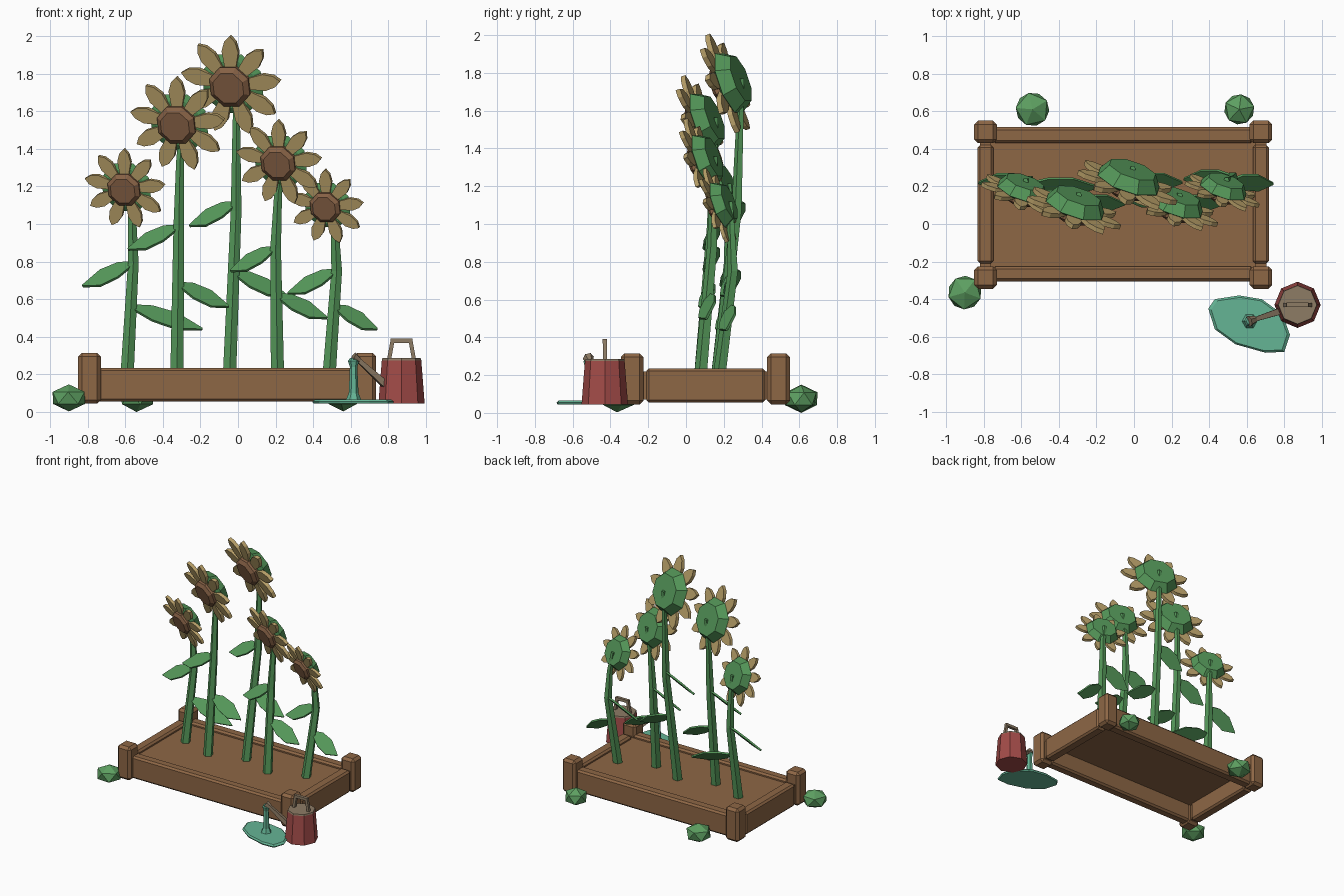
import bpy, bmesh
from math import sin, cos, pi, radians
from mathutils import Vector, Matrix

old = bpy.data.objects.get("Cube")
if old:
    bpy.data.objects.remove(old)


def material(name, r, g, b):
    m = bpy.data.materials.new(name)
    m.use_nodes = True
    m.diffuse_color = (r, g, b, 1)
    m.node_tree.nodes["Principled BSDF"].inputs["Base Color"].default_value = (r, g, b, 1)
    return m


WOOD = material("wood brown", .27, .135, .06)
SEED = material("seed brown", .24, .12, .06)
PETAL = material("petal straw", .48, .35, .14)
GREEN = material("plant green", .09, .31, .1)
BUSH = material("bush green", .11, .35, .12)
RED = material("can red", .36, .07, .065)
METAL = material("dull tan", .27, .2, .13)
WATER = material("water teal", .13, .46, .3)


def finish(name, bm, mat):
    bmesh.ops.recalc_face_normals(bm, faces=bm.faces[:])
    me = bpy.data.meshes.new(name)
    bm.to_mesh(me)
    bm.free()
    me.materials.append(mat)
    ob = bpy.data.objects.new(name, me)
    bpy.context.scene.collection.objects.link(ob)
    return ob


def loft(name, rings, mat, matrix=Matrix()):
    """Skin a list of equal rings and cap both ends."""
    bm = bmesh.new()
    vs = [[bm.verts.new(matrix @ Vector(p)) for p in ring] for ring in rings]
    for a, b in zip(vs, vs[1:]):
        for i in range(len(a)):
            j = (i + 1) % len(a)
            bm.faces.new((a[i], a[j], b[j], b[i]))
    bm.faces.new(vs[0])
    bm.faces.new(vs[-1])
    return finish(name, bm, mat)


def ring(n, r, c=(0, 0, 0), turn=0.0):
    return [(c[0] + r * cos(turn + 2 * pi * i / n),
             c[1] + r * sin(turn + 2 * pi * i / n), c[2]) for i in range(n)]


def box(name, lo, hi, mat, bevel=0.0):
    lo, hi = Vector(lo), Vector(hi)
    bm = bmesh.new()
    bmesh.ops.create_cube(bm, size=1)
    for v in bm.verts:
        v.co = (lo + hi) / 2 + v.co * (hi - lo)
    ob = finish(name, bm, mat)
    if bevel:
        mod = ob.modifiers.new("chamfer", "BEVEL")
        mod.width, mod.segments = bevel, 1
    return ob


def rod(name, a, b, ra, rb, n, mat):
    """Tapered bar between two points."""
    a, b = Vector(a), Vector(b)
    m = Matrix.Translation(a) @ (b - a).to_track_quat("Z", "Y").to_matrix().to_4x4()
    return loft(name, [ring(n, ra, turn=pi / 4), ring(n, rb, (0, 0, (b - a).length), pi / 4)], mat, m)


# Planter: corner posts, four planks and the soil sheet
for side, x in (("left", .675), ("right", -.79)):
    for end, y in (("front", -.285), ("back", .49)):
        box(f"{end}_{side}_post", (x - .06, y - .06, .045), (x + .06, y + .06, .315), WOOD, .02)
    box(f"{side}_plank", (x - .043, -.21, .055), (x + .043, .42, .235), WOOD, .014)
    box(f"{side}_plank_core", (x - .03, -.25, .07), (x + .03, .45, .22), WOOD)
box("front_plank", (-.75, -.305, .055), (.635, -.225, .235), WOOD, .014)
box("back_plank", (-.75, .43, .055), (.635, .515, .235), WOOD, .014)
box("soil", (-.77, -.26, .195), (.65, .46, .21), WOOD)


# Sunflowers
def stem(name, pts, widths):
    loft(name, [ring(5, w, p, -pi / 2) for p, w in zip(pts, widths)], GREEN)


def leaf(name, base, tip):
    base, tip = Vector(base), Vector(tip)
    along = tip - base
    across = Vector((0, .7, .7))
    thick = along.cross(across).normalized() * .007
    outline = [(0, .012), (.3, .055), (.65, .06), (1, .004),
               (1, -.004), (.65, -.06), (.3, -.055), (0, -.012)]
    mid = [base + along * t + across * w for t, w in outline]
    loft(name, [[p - thick for p in mid], [p + thick for p in mid]], GREEN)


def head(name, centre, r, normal):
    z = normal
    x = Vector((0, 0, 1)).cross(z).normalized()
    y = z.cross(x)
    m = Matrix.Translation(centre) @ Matrix((x, y, z)).transposed().to_4x4()
    m = m @ Matrix.Scale(r, 4)
    half = [(.1, .3), (.165, .68), (.11, .88)]
    outline = half + [(0, 1)] + [(-w, d) for w, d in reversed(half)]
    for i in range(9):
        turn = m @ Matrix.Rotation(2 * pi * i / 9 - radians(5), 4, "Z")
        loft(f"{name}_petal_{i + 1}", [[(w, d, h) for w, d in outline] for h in (-.05, .05)],
             PETAL, turn)
    loft(name + "_seed_disc", [ring(8, a, (0, 0, h), pi / 8)
                               for a, h in ((.4, -.03), (.42, .12), (.32, .2))], SEED, m)
    loft(name + "_calyx", [ring(8, a, (0, 0, h), pi / 8)
                           for a, h in ((.5, 0), (.64, -.07), (.48, -.32))], GREEN, m)


FACING = Vector((-.3, -.89, -.33)).normalized()
# head centre, head radius, stem base, stem bend, leaf (height, reach) on the right and left
flowers = [
    ((-.6, .16, 1.19), .225, (-.59, .17, .2), (-.557, .23, .79), (.79, .27), (.56, .38)),
    ((-.32, .075, 1.535), .265, (-.325, .08, .2), (-.315, .14, .98), (.985, .27), (.68, .27)),
    ((-.035, .21, 1.74), .28, (-.045, .17, .2), (-.01, .27, 1.07), (1.11, .25), (.74, .28)),
    ((.22, .08, 1.33), .24, (.21, .08, .2), (.2, .14, .87), (.87, .24), (.62, .27)),
    ((.47, .17, 1.095), .21, (.485, .18, .2), (.525, .25, .75), (.75, .26), (.56, .23)),
]
for i, (c, r, base, bend, high, low) in enumerate(flowers, 1):
    name = f"sunflower_{i}"
    head(name, Vector(c), r, FACING)
    base, bend = Vector(base), Vector(bend)
    back = Vector(c) - FACING * r * .34
    neck = bend.lerp(back, .6)
    neck.x = bend.x * .7 + back.x * .3
    stem(name + "_stem", [base, bend, neck, back], (.037, .03, .022, .016))
    for label, (z, reach), s in (("right", high, -1), ("left", low, 1)):
        p = base.lerp(bend, (z - base.z) / (bend.z - base.z))
        leaf(f"{name}_{label}_leaf", p, p + Vector((s * reach, -.01, -.12)))

# Bushes around the planter
for i, (x, y, r) in enumerate(((-.9, -.365, .1), (-.54, .61, .1), (.56, .61, .09)), 1):
    bm = bmesh.new()
    bmesh.ops.create_icosphere(bm, subdivisions=1, radius=1)
    m = (Matrix.Translation((x, y, .075)) @ Matrix.Rotation(i * .9, 4, "Z")
         @ Matrix.Diagonal((r, r, .072 if i != 2 else .075, 1)))
    bmesh.ops.transform(bm, matrix=m, verts=bm.verts[:])
    finish(f"bush_{i}", bm, BUSH)

# Watering can: body, lid, handle and spout
cx, cy = .87, -.43
loft("can_body", [ring(8, .123, (cx, cy, .045)), ring(8, .105, (cx, cy, .275))], RED)
loft("can_lid", [ring(8, .105, (cx, cy, .275)), ring(8, .102, (cx, cy, .286))], METAL)
for side, s in (("left", 1), ("right", -1)):
    rod(f"handle_{side}_bar", (cx + s * .067, cy, .275), (cx + s * .047, cy, .385), .015, .015, 4, METAL)
box("handle_grip", (cx - .058, cy - .012, .368), (cx + .058, cy + .012, .39), METAL)
rod("spout", (.79, -.46, .14), (.635, -.51, .28), .026, .016, 4, METAL)
rod("spout_nozzle", (.645, -.507, .272), (.612, -.517, .292), .018, .03, 6, METAL)

# Water stream and puddle
loft("water_stream", [ring(6, r, (.615, -.517, z))
                      for r, z in ((.045, .055), (.026, .1), (.02, .24), (.03, .272), (.018, .288))], WATER)
shape = [(.395, -.45), (.43, -.4), (.56, -.38), (.68, -.4), (.79, -.48), (.83, -.59),
         (.8, -.68), (.7, -.685), (.54, -.64), (.43, -.56)]
mid = Vector((.615, -.53))
loft("puddle", [[(mid.x + (x - mid.x) * k, mid.y + (y - mid.y) * k, z) for x, y in shape]
                for k, z in ((.97, .045), (1, .055), (.93, .066))], WATER)
